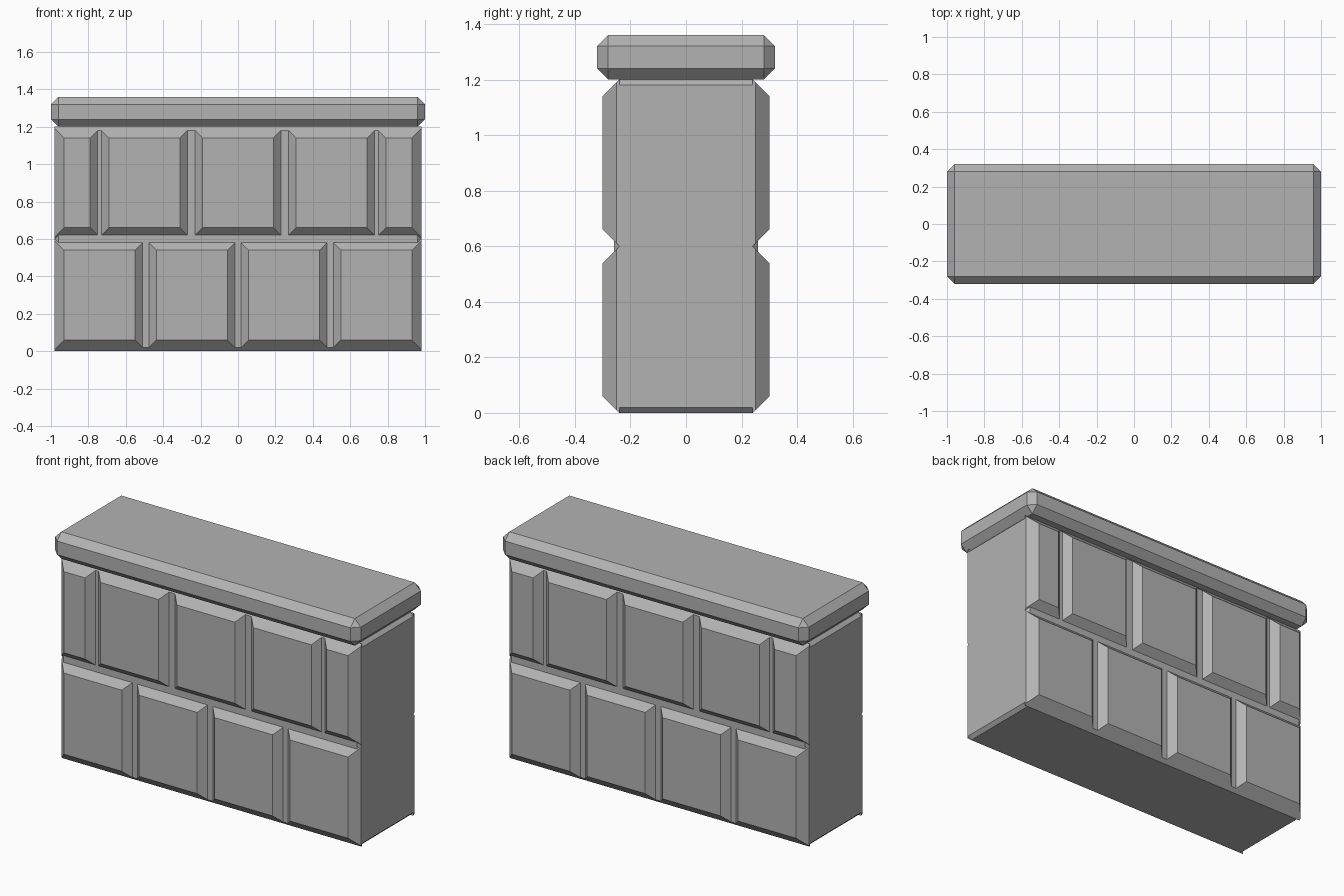
import bpy, bmesh

if "Cube" in bpy.data.objects:
    bpy.data.objects.remove(bpy.data.objects["Cube"])

stone = bpy.data.materials.new("grey_stone")
stone.diffuse_color = (0.45, 0.45, 0.45, 1)
stone.use_nodes = True
stone.node_tree.nodes["Principled BSDF"].inputs["Base Color"].default_value = stone.diffuse_color


def finish(name, bm):
    bmesh.ops.recalc_face_normals(bm, faces=bm.faces)
    mesh = bpy.data.meshes.new(name)
    bm.to_mesh(mesh)
    bm.free()
    mesh.materials.append(stone)
    obj = bpy.data.objects.new(name, mesh)
    bpy.context.collection.objects.link(obj)


def chamfered_box(name, hx, hy, z0, z1, bevel):
    bm = bmesh.new()
    bmesh.ops.create_cube(bm, size=1)
    for v in bm.verts:
        v.co = (v.co.x * 2 * hx, v.co.y * 2 * hy, z0 + (v.co.z + 0.5) * (z1 - z0))
    bmesh.ops.bevel(bm, geom=bm.edges[:], offset=bevel, segments=1,
                    profile=0.5, affect='EDGES')
    finish(name, bm)


def brick(name, x0, x1, z0, z1, side):
    """Raised block: outer face at y 0.30, chamfered back into the core at 0.24."""
    bm = bmesh.new()
    rings = []
    for y, g in ((0.24, CHAMFER), (0.30, 0)):
        rings.append([bm.verts.new((x, side * y, z)) for x, z in (
            (x0 - g, z0 - g), (x1 + g, z0 - g), (x1 + g, z1 + g), (x0 - g, z1 + g))])
    base, face = rings
    bm.faces.new(base)
    bm.faces.new(face)
    for i in range(4):
        j = (i + 1) % 4
        bm.faces.new((base[i], base[j], face[j], face[i]))
    # trim the end bricks flush with the wall ends
    for end in (-1, 1):
        cut = bmesh.ops.bisect_plane(bm, geom=bm.verts[:] + bm.edges[:] + bm.faces[:],
                                     plane_co=(end * 0.98, 0, 0), plane_no=(end, 0, 0),
                                     clear_outer=True)
        edges = [e for e in cut["geom_cut"] if isinstance(e, bmesh.types.BMEdge)]
        if edges:
            bmesh.ops.holes_fill(bm, edges=edges, sides=0)
    finish(name, bm)


CHAMFER = 0.06

# wall core and capping slab
chamfered_box("wall_core", 0.98, 0.26, 0, 1.20, 0.02)
chamfered_box("cap_slab", 1.0, 0.32, 1.20, 1.36, 0.04)

# two staggered brick courses, given as the x span of each flat face
lower = [(-0.93, -0.55), (-0.437, -0.057), (0.057, 0.437), (0.55, 0.93)]
upper = [(-0.93, -0.79), (-0.69, -0.31), (-0.19, 0.19), (0.31, 0.69), (0.79, 0.93)]
for side, where in ((-1, "front"), (1, "back")):
    for row, spans, z in (("lower", lower, 0.06), ("upper", upper, 0.66)):
        for n, (x0, x1) in enumerate(spans, 1):
            brick(f"{where}_{row}_brick_{n}", x0, x1, z, z + 0.48, side)
